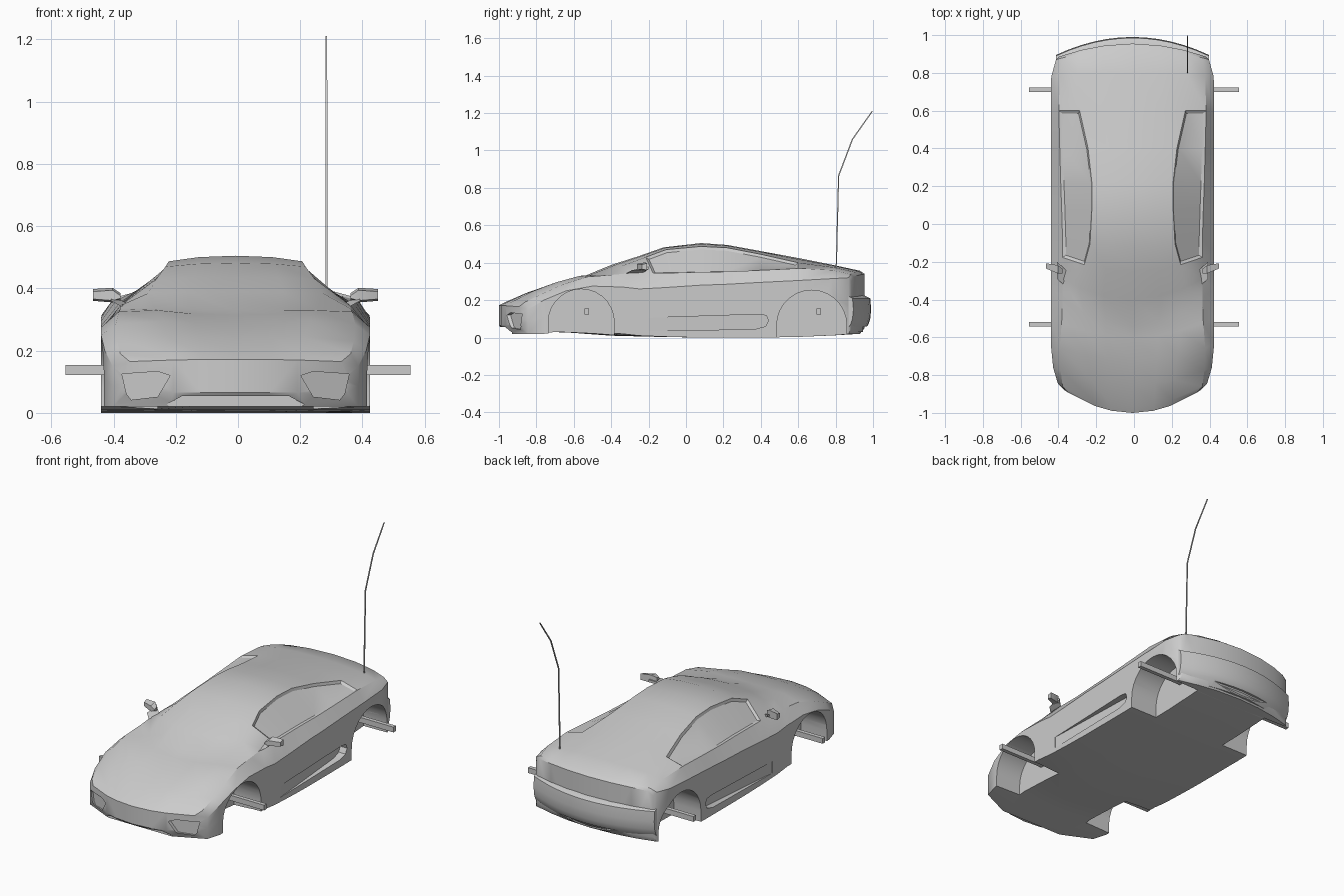
import bpy, bmesh, math
from mathutils import Vector

if "Cube" in bpy.data.objects:
    bpy.data.objects.remove(bpy.data.objects["Cube"])

CX = -0.008  # body centre line
grey = bpy.data.materials.new("body_grey")
grey.diffuse_color = (0.6, 0.6, 0.6, 1)
grey.use_nodes = True
grey.node_tree.nodes["Principled BSDF"].inputs["Base Color"].default_value = grey.diffuse_color


def finish(name, bm, smooth=True):
    bmesh.ops.recalc_face_normals(bm, faces=bm.faces)
    me = bpy.data.meshes.new(name)
    bm.to_mesh(me)
    bm.free()
    me.materials.append(grey)
    ob = bpy.data.objects.new(name, me)
    bpy.context.collection.objects.link(ob)
    if smooth:
        shade(ob)
    return ob


def shade(ob):
    bpy.ops.object.select_all(action='DESELECT')
    ob.select_set(True)
    bpy.context.view_layer.objects.active = ob
    bpy.ops.object.shade_smooth_by_angle(angle=math.radians(32))


def loft(bm, rings, closed=True, caps=True):
    """Join rings of points with quads; returns vertex rings."""
    vs = [[bm.verts.new(p) for p in r] for r in rings]
    n = len(vs[0])
    for a, b in zip(vs, vs[1:]):
        for i in range(n if closed else n - 1):
            j = (i + 1) % n
            bm.faces.new((a[i], a[j], b[j], b[i]))
    if caps:
        bm.faces.new(vs[0])
        bm.faces.new(vs[-1])
    return vs


def prism(name, pts, vec, smooth=False):
    bm = bmesh.new()
    v = Vector(vec)
    loft(bm, [[Vector(p) for p in pts], [Vector(p) + v for p in pts]])
    return finish(name, bm, smooth)


def side(s, pts):
    return [(CX + s * x, y, z) for x, y, z in pts]


# Body stations: y, bow, half width, bottom, shoulder z, belt x, belt z, roof x, roof z, centre z
W = 0.432
stations = [
    (-1.0, .12, .36, .065, .12, .34, .165, .20, .17, .172),
    (-.965, .12, .395, .02, .15, .37, .19, .21, .19, .19),
    (-.85, .09, .42, .02, .20, .38, .23, .22, .245, .24),
    (-.72, .08, W, .03, .25, .385, .285, .24, .295, .285),
    (-.60, .10, W, .025, .275, .375, .325, .25, .33, .315),
    (-.54, .20, W, .02, .27, .37, .335, .26, .335, .33),
    (-.40, .15, W, .01, .26, .37, .345, .28, .385, .388),
    (-.25, .10, W, .006, .265, .37, .345, .255, .43, .436),
    (-.12, .05, W, .003, .27, .37, .345, .225, .47, .482),
    (.08, 0, W, 0, .28, .375, .35, .215, .487, .505),
    (.22, 0, W, 0, .285, .38, .352, .215, .48, .495),
    (.40, 0, W, 0, .295, .385, .36, .235, .445, .462),
    (.60, 0, W, .003, .305, .39, .37, .28, .40, .425),
    (.80, -.02, .43, .012, .315, .385, .36, .29, .375, .385),
    (.93, -.06, .405, .02, .32, .37, .338, .28, .35, .357),
    (.955, -.07, .39, .05, .30, .36, .325, .27, .333, .34),
]


def section(y, bow, w, zb, zs, xb, zbelt, xr, zr, zt):
    half = [(0, zb), (.55 * xr, zb), (xr, zb), (w, zb), (w, (zb + zs) / 2), (w, zs),
            (xb, zbelt), (xr, zr), (.55 * xr, zr + .75 * (zt - zr)), (0, zt)]
    full = half + [(-x, z) for x, z in half[-2:0:-1]]
    return [(CX + x, y + bow * (x / w) ** 2, z) for x, z in full]


bm = bmesh.new()
vs = loft(bm, [section(*s) for s in stations], caps=False)
# Curved nose and tail panels
for r in (vs[0], vs[-1]):
    for ids in ((0, 1, 8, 9), (1, 2, 7, 8), (2, 3, 4, 5, 6, 7)):
        bm.faces.new([r[i] for i in ids])
        bm.faces.new([r[(18 - i) % 18] for i in ids])
bmesh.ops.recalc_face_normals(bm, faces=bm.faces)
# Sunken side windows
for a, b in ((6, 7), (11, 12)):
    win = []
    for k in range(7, 12):
        q = {vs[k][a], vs[k][b], vs[k + 1][a], vs[k + 1][b]}
        win += [f for f in bm.faces if set(f.verts) == q]
    bmesh.ops.inset_region(bm, faces=win, thickness=.014, depth=-.01, use_even_offset=True)
body = finish("body", bm, False)

cutters = []
for s in (1, -1):
    # Wheel wells
    for yc, zc, r in ((-.56, .083, .176), (.672, .066, .187)):
        arch = [(.25, yc + r * math.cos(t * math.pi / 14), zc + r * math.sin(t * math.pi / 14))
                for t in range(15)]
        arch = [(.25, yc + r, -.1)] + arch + [(.25, yc - r, -.1)]
        cutters.append(prism("wheel_well_cutter", side(s, arch), (s * .4, 0, 0)))
    # Side scoops, deeper toward the back
    scoop = [(-.2, .105), (.38, .124), (.43, .118), (.44, .09), (.425, .06), (.37, .045), (-.2, .035)]
    pts = [(.431 - .045 * (y + .2) / .64, y, z) for y, z in scoop]
    cutters.append(prism("side_scoop_cutter", side(s, pts), (s * .15, 0, 0)))
    # Headlight recesses
    lamp = [(.21, .12), (.25, .133), (.365, .125), (.35, .06), (.335, .042), (.25, .052)]
    pts = [(x, -.943 + .5 * (x - .2), z) for x, z in lamp]
    cutters.append(prism("headlight_cutter", side(s, pts), (0, -.25, 0)))
# Chin intake
chin = [(-.17, .055), (.17, .055), (.25, .012), (.25, -.05), (-.25, -.05), (-.25, .012)]
cutters.append(prism("chin_cutter", [(CX + x, -.93, z) for x, z in chin], (0, -.2, 0)))

# Rear bumper, bowed across the tail
prof = [(.865, .015), (.945, .03), (.975, .07), (.985, .10), (.99, .15), (.985, .21), (.955, .225), (.865, .225)]
bm = bmesh.new()
rings = []
for i in range(-6, 7):
    t = i / 6
    rings.append([(CX + .405 * t, y - (.095 * t * t if y > .9 else .015), z) for y, z in prof])
loft(bm, rings)
bumper = finish("rear_bumper", bm, False)
# Diffuser notch under the bumper
notch = [(-.22, .06), (.22, .06), (.28, -.02), (-.28, -.02)]
diffuser = prism("diffuser_cutter", [(CX + x, .945, z) for x, z in notch], (0, .1, 0))


def cut(ob, tools):
    bpy.context.view_layer.objects.active = ob
    for c in tools:
        c.hide_render = True
        m = ob.modifiers.new("cut", 'BOOLEAN')
        m.operation, m.solver, m.object = 'DIFFERENCE', 'EXACT', c
        bpy.ops.object.modifier_apply(modifier=m.name)
    shade(ob)


rear_wells = [c for c in cutters if c.name.startswith("wheel_well")]
cut(body, cutters)
cut(bumper, rear_wells + [diffuser])
for c in cutters + [diffuser]:
    bpy.data.objects.remove(c)

# Axles
for name, y in (("front_axle", -.53), ("rear_axle", .71)):
    z = .14
    prism(name, [(-.555, y - .012, z - .018), (-.555, y + .012, z - .018),
                 (-.555, y + .012, z + .014), (-.555, y - .012, z + .014)], (1.11, 0, 0))

# Door mirrors: stalk and housing
for s, tag in ((1, "right"), (-1, "left")):
    prism("mirror_stalk_" + tag, side(s, [(.345, -.34, .33), (.345, -.25, .335), (.345, -.25, .35)]),
          (s * .055, .05, .03))
    bm = bmesh.new()
    rings = []
    for x, y, lo, hi, d in ((.37, -.25, .362, .385, .012), (.395, -.24, .355, .402, .022),
                            (.458, -.222, .36, .398, .014)):
        rings.append(side(s, [(x, y - d, lo + .006), (x, y + d, lo), (x, y + d, hi), (x, y - d, hi - .008)]))
    loft(bm, rings)
    finish("mirror_" + tag, bm)

# Bent antenna on the rear deck
bm = bmesh.new()
rings = []
for y, z, r in ((.803, .36, .0045), (.816, .865, .004), (.89, 1.06, .004), (.996, 1.21, .0035)):
    rings.append([(.284 + r * math.cos(a), y + r * math.sin(a), z - .6 * r * math.sin(a))
                  for a in (math.pi / 4 + k * math.pi / 2 for k in range(4))])
loft(bm, rings)
finish("antenna", bm)
